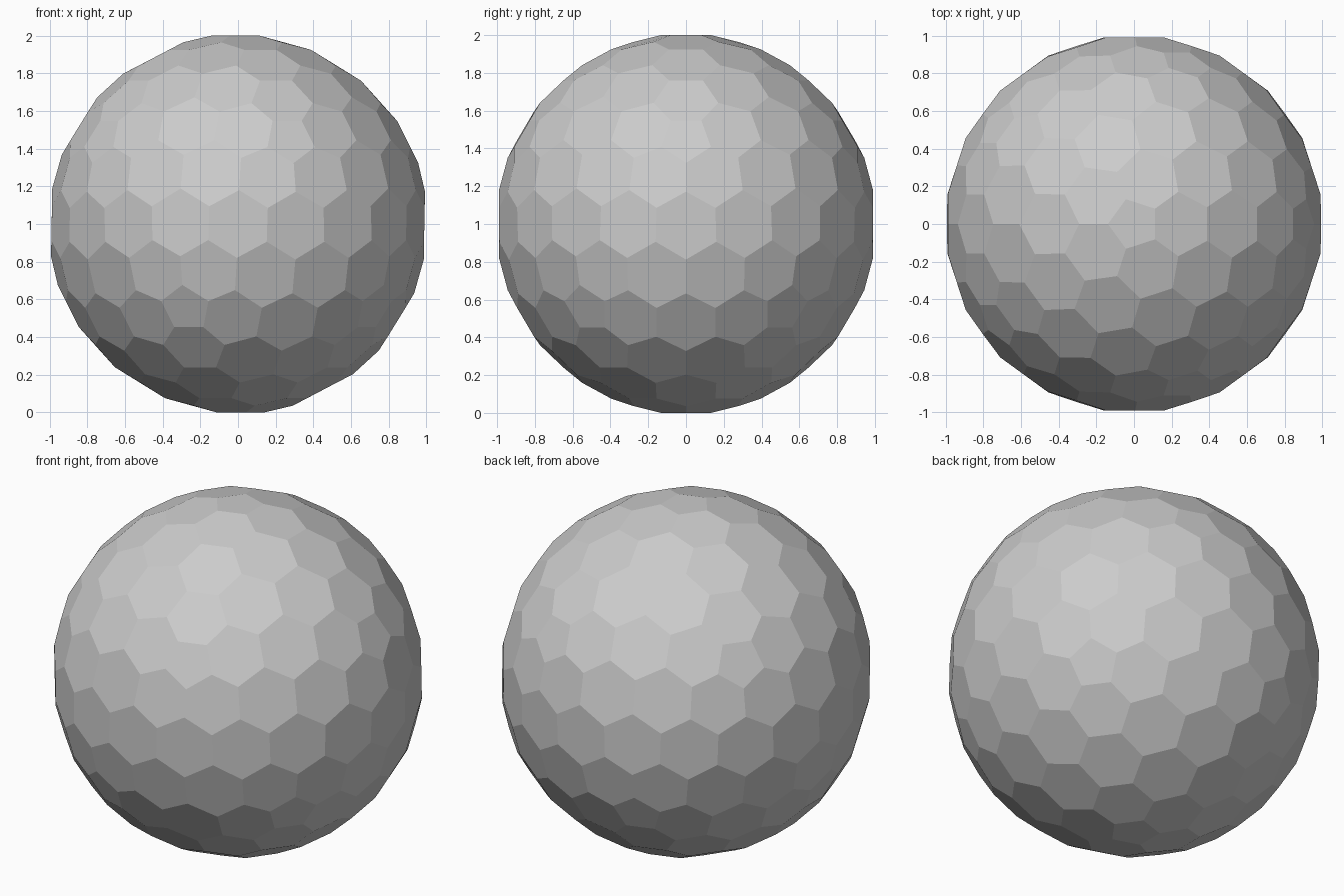
import bpy, bmesh, math
from mathutils import Vector

if "Cube" in bpy.data.objects:
    bpy.data.objects.remove(bpy.data.objects["Cube"])

# Geodesic sphere whose dual gives the hexagon / pentagon panels
src = bmesh.new()
bmesh.ops.create_icosphere(src, subdivisions=3, radius=1.0)
src.faces.ensure_lookup_table()
src.faces.index_update()

centres = [f.calc_center_median() for f in src.faces]
scale = 1.0 / max(c.z for c in centres)

# Dual mesh: one corner per triangle, one panel per vertex
bm = bmesh.new()
corners = [bm.verts.new(c * scale + Vector((0, 0, 1))) for c in centres]
for v in src.verts:
    n = v.co.normalized()
    u = n.orthogonal().normalized()
    w = n.cross(u)

    def angle(f):
        d = centres[f.index] - v.co
        return math.atan2(d.dot(w), d.dot(u))

    ring = sorted(v.link_faces, key=angle)
    bm.faces.new([corners[f.index] for f in ring])
src.free()

# Black seam around every panel
seams = bmesh.ops.inset_individual(bm, faces=bm.faces[:], thickness=0.01,
                                   use_even_offset=True)["faces"]
for f in seams:
    f.material_index = 1
for f in bm.faces:
    f.smooth = False

mesh = bpy.data.meshes.new("panelled_sphere")
bm.to_mesh(mesh)
bm.free()

# Materials: grey panels, black seams
for name, shade in (("panel_grey", 0.8), ("seam_black", 0.0)):
    mat = bpy.data.materials.new(name)
    mat.diffuse_color = (shade, shade, shade, 1)
    mat.use_nodes = True
    mat.node_tree.nodes["Principled BSDF"].inputs["Base Color"].default_value = mat.diffuse_color
    mesh.materials.append(mat)

obj = bpy.data.objects.new("panelled_sphere", mesh)
bpy.context.collection.objects.link(obj)
